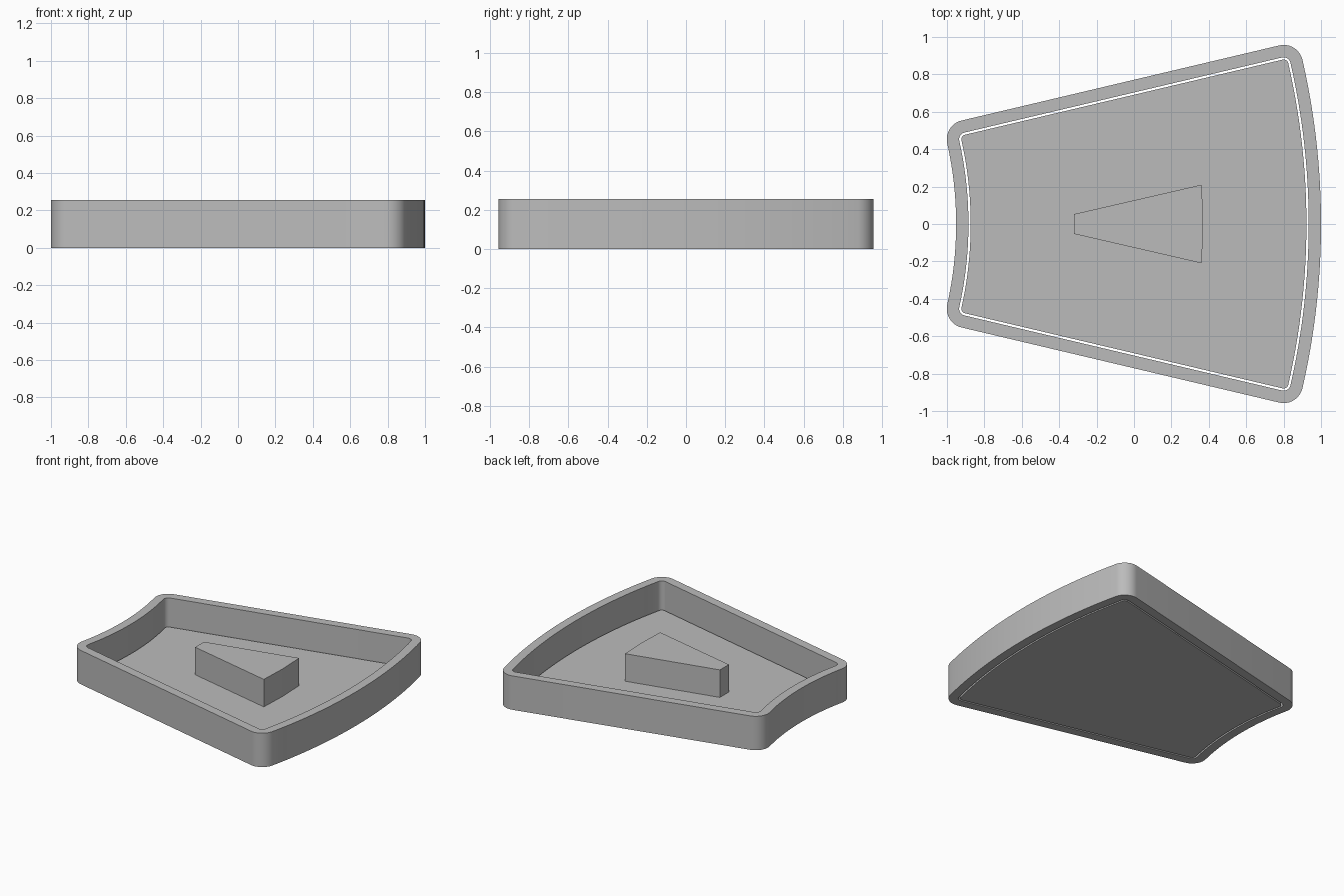
import bpy
import bmesh
from math import sin, cos, radians, asin

old = bpy.data.objects.get("Cube")
if old:
    bpy.data.objects.remove(old, do_unlink=True)

grey = bpy.data.materials.new("light grey")
grey.use_nodes = True
COLOUR = (0.5, 0.5, 0.5, 1)
grey.diffuse_color = COLOUR
grey.node_tree.nodes["Principled BSDF"].inputs["Base Color"].default_value = COLOUR

CENTRE_X = -2.923          # centre of both arcs
R_IN, R_OUT = 2.075, 3.82  # radii of the core sector
HALF = radians(13.3)
INSET = 0.025              # core sits this far inside the plate edge


def sweep(cx, cy, r, a, b, n):
    """Points on an arc from angle a to b."""
    return [(cx + r * cos(a + (b - a) * i / n), cy + r * sin(a + (b - a) * i / n))
            for i in range(n + 1)]


def sector(offset):
    """Ring sector outline with round corners, grown outward by offset."""
    a_in = HALF - asin(INSET / R_IN)
    a_out = HALF - asin(INSET / R_OUT)
    side = HALF + radians(90)
    pts = sweep(CENTRE_X, 0, R_OUT + offset, 0, a_out, 16)
    pts += sweep(CENTRE_X + R_OUT * cos(a_out), R_OUT * sin(a_out),
                 offset, a_out, side, 12)[1:]
    pts += sweep(CENTRE_X + R_IN * cos(a_in), R_IN * sin(a_in),
                 offset, side, radians(180) + a_in, 12)
    pts += sweep(CENTRE_X, 0, R_IN - offset, a_in, 0, 16)[1:]
    return pts + [(x, -y) for x, y in pts[-2:0:-1]]


def finish(name, bm, smooth=True):
    bmesh.ops.recalc_face_normals(bm, faces=bm.faces)
    mesh = bpy.data.meshes.new(name)
    bm.to_mesh(mesh)
    bm.free()
    mesh.materials.append(grey)
    ob = bpy.data.objects.new(name, mesh)
    bpy.context.collection.objects.link(ob)
    if smooth:
        bpy.ops.object.select_all(action='DESELECT')
        ob.select_set(True)
        bpy.context.view_layer.objects.active = ob
        bpy.ops.object.shade_smooth_by_angle(angle=radians(30))
    return ob


def raise_faces(bm, faces, height):
    """Extrude flat faces straight up into a solid."""
    geom = bmesh.ops.extrude_face_region(bm, geom=faces, use_keep_orig=True)["geom"]
    verts = [g for g in geom if isinstance(g, bmesh.types.BMVert)]
    bmesh.ops.translate(bm, verts=verts, vec=(0, 0, height))


def slab(name, outline, z0, z1, smooth=True):
    bm = bmesh.new()
    face = bm.faces.new([bm.verts.new((x, y, z0)) for x, y in outline])
    raise_faces(bm, [face], z1 - z0)
    return finish(name, bm, smooth)


# Outer wall, open through the middle
bm = bmesh.new()
outer, inner = ([bm.verts.new((x, y, 0)) for x, y in sector(d)]
                for d in (0.103, 0.037))
n = len(outer)
ring = [bm.faces.new((outer[i], outer[(i + 1) % n], inner[(i + 1) % n], inner[i]))
        for i in range(n)]
raise_faces(bm, ring, 0.255)
finish("outer_wall", bm)

# Loose floor plate, a narrow gap inside the wall
FLOOR = 0.042
slab("floor_plate", sector(INSET), 0, FLOOR)

# Tapered grip block on the plate
grip = [(-0.32, -0.053), (0.362, -0.21), (0.37, 0), (0.362, 0.21), (-0.32, 0.053)]
slab("grip_block", grip, FLOOR - 0.002, 0.249, smooth=False)
